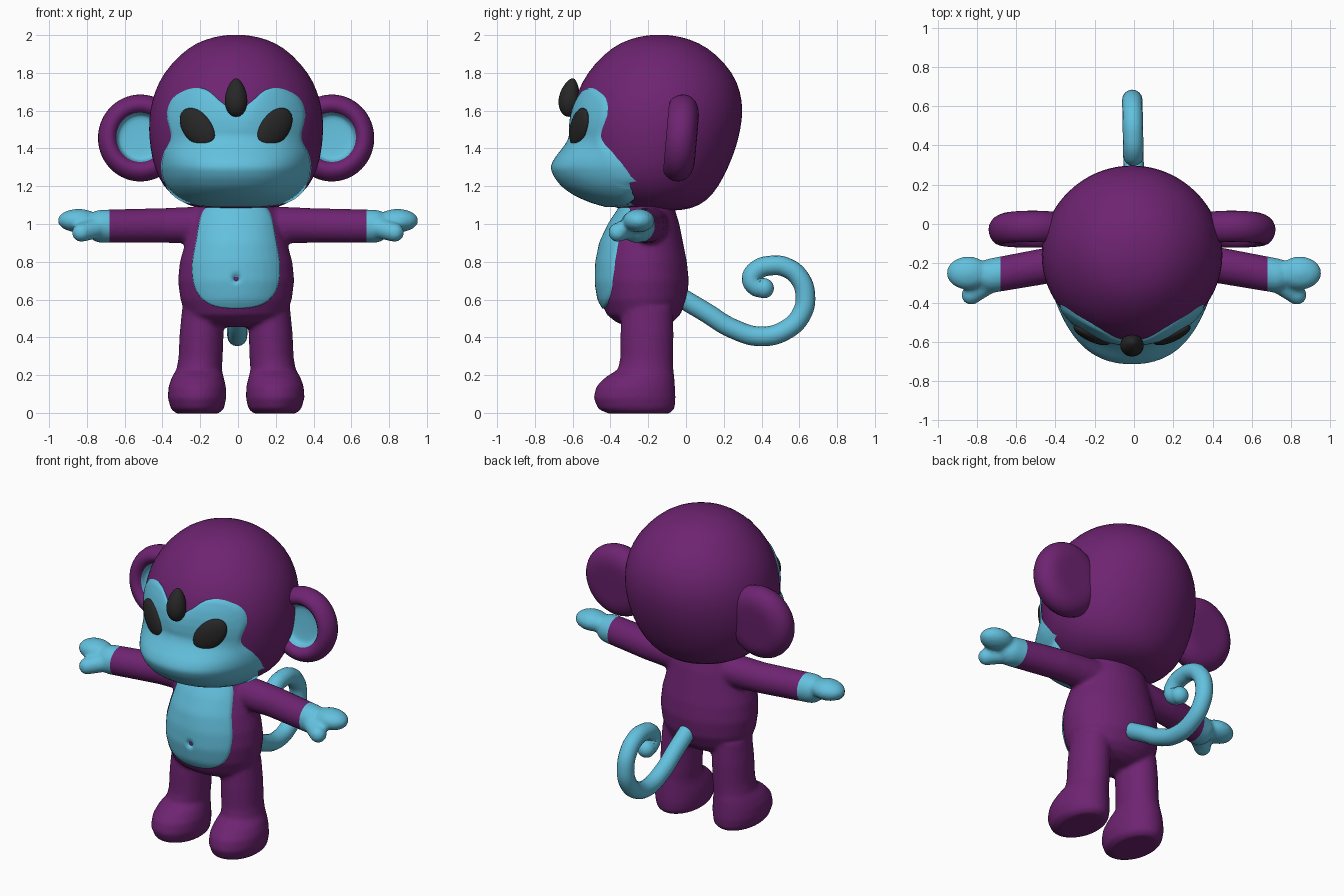
import bpy, bmesh, math
from mathutils import Matrix, Vector
from mathutils.bvhtree import BVHTree

cube = bpy.data.objects.get("Cube")
if cube:
    bpy.data.objects.remove(cube, do_unlink=True)

MID = -0.01   # centre line of head, torso and legs
CUFF = 0.68   # sleeve end, where the hands begin


def material(name, colour):
    m = bpy.data.materials.new(name)
    m.use_nodes = True
    m.diffuse_color = (*colour, 1)
    bsdf = next(n for n in m.node_tree.nodes if n.type == 'BSDF_PRINCIPLED')
    bsdf.inputs["Base Color"].default_value = (*colour, 1)
    bsdf.inputs["Roughness"].default_value = 0.7
    return m


purple = material("purple fur", (0.155, 0.017, 0.165))
blue = material("sky blue skin", (0.125, 0.53, 0.73))
black = material("charcoal black", (0.02, 0.02, 0.02))


def finish(name, bm, mats, subdivide=0):
    mesh = bpy.data.meshes.new(name)
    bm.to_mesh(mesh)
    bm.free()
    mesh.shade_smooth()
    for m in mats:
        mesh.materials.append(m)
    obj = bpy.data.objects.new(name, mesh)
    bpy.context.collection.objects.link(obj)
    if subdivide:
        mod = obj.modifiers.new("smooth", 'SUBSURF')
        mod.levels = mod.render_levels = subdivide
    return obj


def loft(bm, rings, side=1, n=40):
    """Stack ellipses given as (height, centre x, half width, front y, back y)."""
    loops = []
    for z, cx, w, front, back in rings:
        mid, depth = (front + back) / 2, (back - front) / 2
        loops.append([bm.verts.new((MID + side * cx + w * math.cos(a), mid + depth * math.sin(a), z))
                      for a in (math.tau * i / n for i in range(n))])
    for low, high in zip(loops, loops[1:]):
        for i in range(n):
            j = (i + 1) % n
            bm.faces.new((low[i], low[j], high[j], high[i]))
    bm.faces.new(loops[0])
    bm.faces.new(loops[-1])
    bmesh.ops.recalc_face_normals(bm, faces=bm.faces[:])


def ball(bm, centre, radii, turn=Matrix()):
    mat = Matrix.Translation(centre) @ turn @ Matrix.Diagonal((*radii, 1))
    bmesh.ops.create_uvsphere(bm, u_segments=32, v_segments=20, radius=1, matrix=mat)


def limb(bm, p, q, rp, rq):
    """Round-ended tapering tube from p to q."""
    p, q = Vector(p), Vector(q)
    turn = (q - p).to_track_quat('Z', 'Y').to_matrix().to_4x4()
    bmesh.ops.create_cone(bm, cap_ends=True, segments=32, radius1=rp, radius2=rq,
                          depth=(q - p).length, matrix=Matrix.Translation((p + q) / 2) @ turn)
    ball(bm, p, (rp,) * 3)
    ball(bm, q, (rq,) * 3)


def surface(obj):
    bpy.context.view_layer.update()
    return BVHTree.FromObject(obj, bpy.context.evaluated_depsgraph_get())


def spline(points, steps=6):
    """Closed smooth curve through the points."""
    out, n = [], len(points)
    for i in range(n):
        a, b, c, d = (Vector(points[(i + k) % n]) for k in (-1, 0, 1, 2))
        for s in range(steps):
            t = s / steps
            out.append(b + (c - a) * t / 2 + (2 * a - 5 * b + 4 * c - d) * t * t / 2
                       + (3 * b - a - 3 * c + d) * t ** 3 / 2)
    return out


def patch(name, target, half, centre_z, bulge, rings=24):
    """Coloured skin laid on the front of target inside a mirrored outline."""
    tree = surface(target)
    outline = spline(half + [(-x, z) for x, z in reversed(half[1:-1])])
    n = len(outline)
    bm = bmesh.new()

    def place(t, x, z):
        origin = Vector((MID + x, -2, z))
        hit, normal = tree.ray_cast(origin, Vector((0, 1, 0)))[:2]
        if hit is None:
            hit, normal = tree.find_nearest(Vector((MID + x, -0.3, z)))[:2]
        lift = 0.008 if t < 0.99 else -0.004
        return bm.verts.new(hit + normal * lift - Vector((0, bulge(t, x, z), 0)))

    centre = Vector((0, centre_z))
    hub = place(0, *centre)
    loops = []
    for k in range(1, rings + 1):
        t = k / rings
        loops.append([place(t, *centre.lerp(p, t)) for p in outline])
    for i in range(n):
        j = (i + 1) % n
        bm.faces.new((hub, loops[0][i], loops[0][j]))
        for a, b in zip(loops, loops[1:]):
            bm.faces.new((a[i], b[i], b[j], a[j]))
    bm.normal_update()
    if sum(f.normal.y for f in bm.faces) > 0:
        bmesh.ops.reverse_faces(bm, faces=bm.faces[:])
    return finish(name, bm, [blue])


# Head
bm = bmesh.new()
loft(bm, [(z, 0, w, f, b) for z, w, f, b in (
    (1.07, .08, -.24, -.06), (1.08, .2, -.37, .03), (1.12, .305, -.46, .11), (1.2, .39, -.54, .175),
    (1.3, .435, -.58, .225), (1.4, .455, -.595, .265), (1.5, .464, -.605, .29), (1.6, .458, -.6, .303),
    (1.7, .433, -.575, .29), (1.8, .385, -.525, .25), (1.9, .295, -.435, .16), (1.96, .21, -.35, .07),
    (1.99, .12, -.26, -.02), (2.002, .04, -.18, -.1))], n=48)
head = finish("head", bm, [purple], 1)


# Face mask with swollen muzzle
def muzzle(t, x, z):
    s = min(1, max(0, (1.48 - z) / 0.2))
    return (1 - t ** 4) * (0.012 + 0.125 * s * s * (3 - 2 * s))


patch("face_mask", head, [(0, 1.6), (.08, 1.65), (.16, 1.715), (.25, 1.72), (.34, 1.67), (.372, 1.58),
                          (.35, 1.46), (.39, 1.37), (.402, 1.28), (.365, 1.17), (.25, 1.1), (0, 1.085)],
      1.38, muzzle)

# Eyes, slanting up and outward
tree = surface(head)
for side, word in ((1, "left"), (-1, "right")):
    hit = tree.ray_cast(Vector((MID + side * .205, -2, 1.51)), Vector((0, 1, 0)))[0]
    bm = bmesh.new()
    turn = Matrix.Rotation(side * math.radians(25), 4, 'Z') @ Matrix.Rotation(side * math.radians(-47), 4, 'Y')
    ball(bm, hit - Vector((0, .01, 0)), (.122, .035, .08), turn)
    finish(word + "_eye", bm, [black])

# Forehead stone
bm = bmesh.new()
loft(bm, [(z, 0, r, y - r * .95, y + r * .95) for z, r, y in (
    (1.567, .012, -.62), (1.58, .038, -.62), (1.62, .06, -.62), (1.67, .062, -.618), (1.72, .048, -.612),
    (1.755, .028, -.605), (1.772, .008, -.6))], n=24)
finish("forehead_stone", bm, [black], 1)

# Ears, hollow cups with a rounded rim
for side, word in ((1, "left"), (-1, "right")):
    bm = bmesh.new()
    loft(bm, [(h, 0, r, -r, r) for h, r in (
        (-.083, .1), (-.082, .15), (-.06, .2), (-.02, .226), (.025, .226), (.065, .205), (.085, .175),
        (.078, .145), (.05, .126), (.02, .118), (.012, .1), (.01, .03))])
    for f in bm.faces:
        c = f.calc_center_median()
        f.material_index = int(c.z > 0 and math.hypot(c.x - MID, c.y) < .13)
    place = (Matrix.Translation((side * .507, -.025, 1.455)) @ Matrix.Rotation(math.radians(-5), 4, 'X')
             @ Matrix.Diagonal((1, 1, 1.03, 1)) @ Matrix.Rotation(math.radians(90), 4, 'X'))
    bm.transform(place)
    finish(word + "_ear", bm, [purple, blue], 1)

# Torso, legs, arms and hands, fused into one skin
bm = bmesh.new()
loft(bm, [(z, 0, w, f, b) for z, w, f, b in (
    (.455, .13, -.3, -.12), (.48, .22, -.37, -.07), (.52, .265, -.42, -.03), (.6, .295, -.455, .005),
    (.7, .308, -.47, .015), (.8, .298, -.465, .005), (.9, .27, -.445, -.015), (1, .24, -.4, -.035),
    (1.08, .215, -.35, -.06), (1.2, .18, -.32, -.08))])
for side in (1, -1):
    loft(bm, [(-.004, .205, .11, -.41, -.09), (.02, .205, .14, -.465, -.06), (.08, .207, .155, -.49, -.055),
              (.14, .206, .152, -.475, -.058), (.19, .203, .137, -.425, -.062), (.23, .196, .12, -.36, -.067),
              (.29, .188, .117, -.348, -.068), (.42, .183, .116, -.347, -.066), (.56, .175, .11, -.34, -.07)],
         side)
    limb(bm, (side * .15, -.19, .995), (side * .4, -.205, .992), .1, .092)
    limb(bm, (side * .4, -.205, .992), (side * .72, -.262, .988), .092, .088)
    ball(bm, (side * .845, -.25, 1.018), (.11, .085, .062))
    limb(bm, (side * .74, -.3, .98), (side * .83, -.362, .955), .055, .05)
rough = finish("rough_body", bm, [purple])
remesh = rough.modifiers.new("fuse", 'REMESH')
remesh.mode = 'VOXEL'
remesh.voxel_size = 0.013
soften = rough.modifiers.new("soften", 'SMOOTH')
soften.factor, soften.iterations = 0.5, 5
bpy.context.view_layer.update()
fused = bpy.data.meshes.new_from_object(rough.evaluated_get(bpy.context.evaluated_depsgraph_get()))
bpy.data.objects.remove(rough, do_unlink=True)
bm = bmesh.new()
bm.from_mesh(fused)
for side in (1, -1):
    bmesh.ops.bisect_plane(bm, geom=bm.verts[:] + bm.edges[:] + bm.faces[:],
                           plane_co=(side * CUFF, 0, 0), plane_no=(1, 0, 0))
for f in bm.faces:
    f.material_index = int(abs(f.calc_center_median().x) > CUFF)
body = finish("body", bm, [purple, blue])

# Belly patch with a navel dimple
patch("belly", body, [(0, 1.1), (.13, 1.1), (.185, 1.06), (.215, .92), (.237, .77), (.215, .645),
                      (.135, .57), (0, .55)], .71,
      lambda t, x, z: .008 * (1 - t ** 4) - .025 * math.exp(-(x * x + (z - .71) ** 2) / .0003))

# Curled tail
path = [(-.06, .63), (.1, .535), (.25, .445), (.4, .405), (.53, .44), (.61, .52), (.632, .62), (.6, .715),
        (.53, .77), (.45, .78), (.375, .755), (.348, .71), (.37, .672), (.412, .66)]
curve = bpy.data.curves.new("tail", 'CURVE')
curve.dimensions = '3D'
curve.bevel_depth = 0.052
curve.bevel_resolution = 6
curve.use_fill_caps = True
line = curve.splines.new('BEZIER')
line.bezier_points.add(len(path) - 1)
for point, (y, z) in zip(line.bezier_points, path):
    point.co = (.004 - .02 * max(0, y), y, z)
    point.handle_left_type = point.handle_right_type = 'AUTO'
curve.materials.append(blue)
bpy.context.collection.objects.link(bpy.data.objects.new("tail", curve))
bm = bmesh.new()
ball(bm, (-.004, *path[-1]), (.053,) * 3)
finish("tail_tip", bm, [blue])
